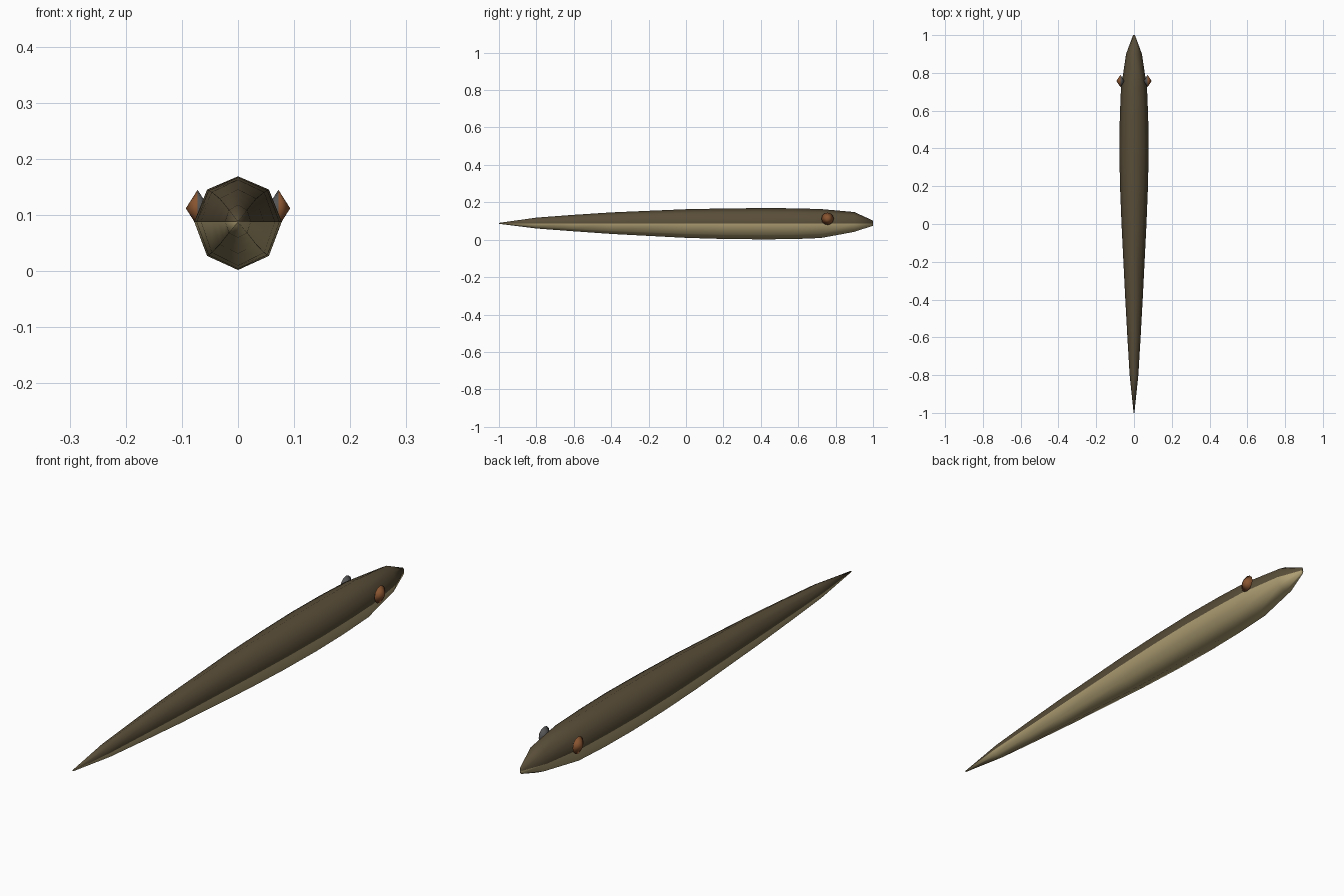
import bpy, bmesh, math

if "Cube" in bpy.data.objects:
    bpy.data.objects.remove(bpy.data.objects["Cube"])


def material(name, rgb):
    m = bpy.data.materials.new(name)
    m.diffuse_color = (*rgb, 1)
    m.use_nodes = True
    m.node_tree.nodes["Principled BSDF"].inputs["Base Color"].default_value = m.diffuse_color
    return m


brown = material("dark brown back", (0.10, 0.075, 0.04))
cream = material("pale tan belly", (0.42, 0.34, 0.17))
orange = material("orange brown eye", (0.25, 0.09, 0.03))
grey = material("dark grey eye rim", (0.09, 0.09, 0.09))


def finish(bm, name, mats):
    bmesh.ops.recalc_face_normals(bm, faces=bm.faces)
    for f in bm.faces:
        f.smooth = True
    me = bpy.data.meshes.new(name)
    bm.to_mesh(me)
    bm.free()
    for m in mats:
        me.materials.append(m)
    ob = bpy.data.objects.new(name, me)
    bpy.context.collection.objects.link(ob)
    return ob


# Body stations from tail to snout: y, half width, bottom z, top z
STATIONS = [
    (-1.0, 0.002, 0.085, 0.090), (-0.8, 0.023, 0.060, 0.118),
    (-0.6, 0.035, 0.045, 0.133), (-0.4, 0.046, 0.031, 0.146),
    (0.0, 0.066, 0.010, 0.163), (0.2, 0.074, 0.004, 0.167),
    (0.4, 0.078, 0.002, 0.169), (0.57, 0.075, 0.003, 0.168),
    (0.72, 0.069, 0.009, 0.164), (0.9, 0.042, 0.042, 0.148),
    (1.0, 0.005, 0.075, 0.102),
]
SIDES = 8

# Tapered eight-sided body, dark above the side line and pale below
bm = bmesh.new()
rings = []
for y, rx, lo, hi in STATIONS:
    zc = 0.088 
    ring = []
    for i in range(SIDES):
        a = 2 * math.pi * i / SIDES
        s = math.sin(a)
        z = zc + s * ((hi - zc) if s > 0 else (zc - lo))
        ring.append(bm.verts.new((rx * math.cos(a), y, z)))
    rings.append(ring)
for r0, r1 in zip(rings, rings[1:]):
    for i in range(SIDES):
        j = (i + 1) % SIDES
        f = bm.faces.new((r0[i], r0[j], r1[j], r1[i]))
        f.material_index = 0 if i < SIDES // 2 else 1
# End caps, split along the side line
for ring in (rings[0], rings[-1]):
    bm.faces.new(ring[:5])
    bm.faces.new(ring[4:] + ring[:1]).material_index = 1
finish(bm, "body", [brown, cream])

# Lens-shaped eyes, with the inward side grey
for side, name in ((1, "right_eye"), (-1, "left_eye")):
    bm = bmesh.new()
    x, y, z, r, t = side * 0.072, 0.757, 0.112, 0.033, side * 0.021
    rim = [bm.verts.new((x, y + r * math.cos(k * math.pi / 6),
                         z + r * math.sin(k * math.pi / 6))) for k in range(12)]
    for tip_x, index in ((x + t, 0), (x - t, 1)):
        tip = bm.verts.new((tip_x, y, z))
        for k in range(12):
            bm.faces.new((rim[k], rim[(k + 1) % 12], tip)).material_index = index
    finish(bm, name, [orange, grey])
